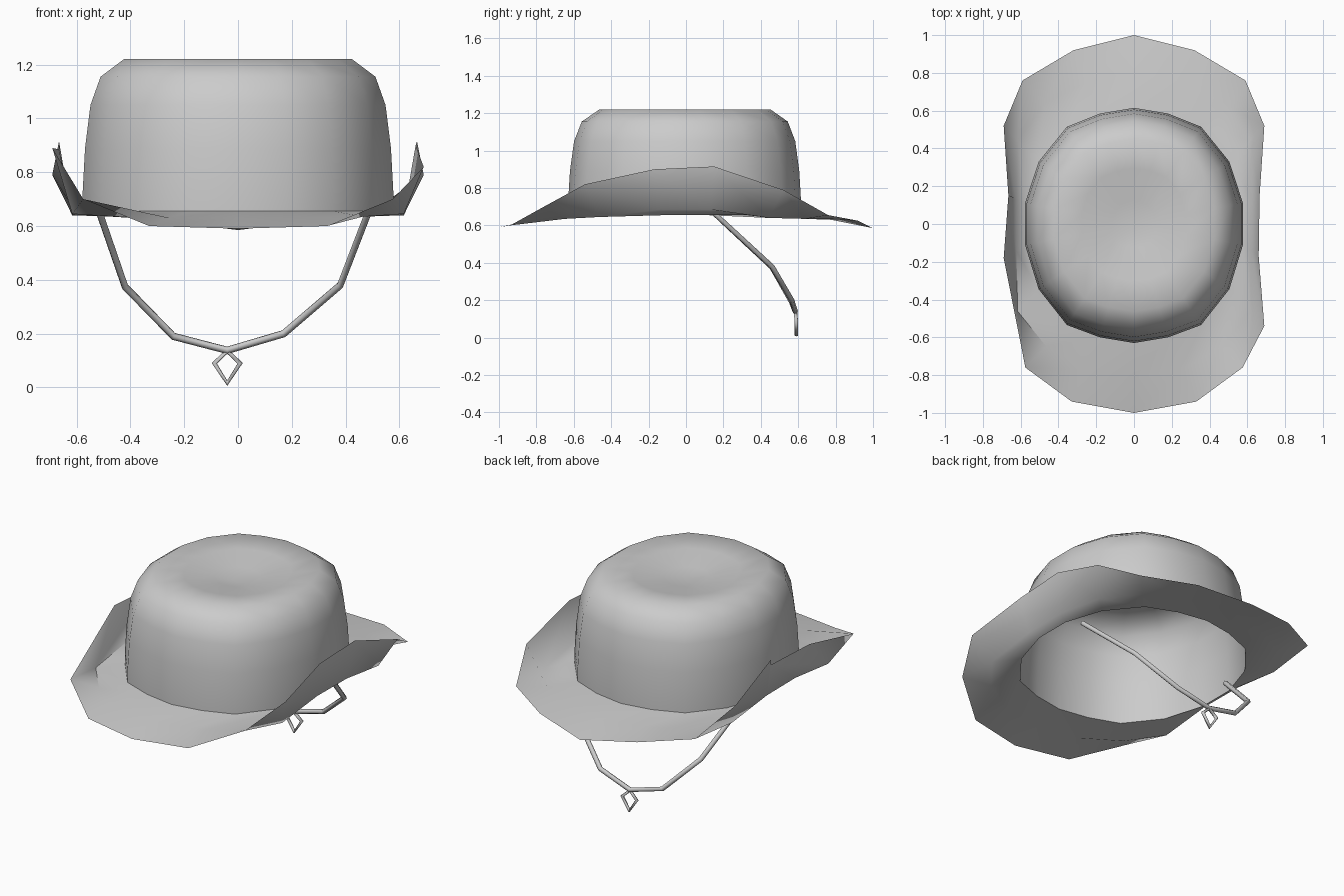
import bpy, bmesh, math

if "Cube" in bpy.data.objects:
    bpy.data.objects.remove(bpy.data.objects["Cube"])

# Right-hand half outlines, back to front (columns shared by crown and brim)
CROWN = [(0, .615), (.18, .585), (.355, .515), (.505, .33), (.577, .11),
         (.577, -.11), (.505, -.345), (.355, -.535), (.18, -.60), (0, -.63)]
EDGE = [(0, 1, .585), (.32, .92, .625), (.59, .76, .655), (.69, .52, .79), (.665, .15, .915),
        (.66, -.17, .90), (.69, -.54, .82), (.575, -.76, .70), (.33, -.94, .60), (0, -1, .59)]
# Height of the brim's middle ring, and how far out it lies between crown and edge
MID = [(.635, .5), (.635, .5), (.635, .5), (.64, .6), (.685, .55),
       (.685, .55), (.645, .6), (.635, .5), (.63, .5), (.63, .5)]


def full_ring(half):
    """Mirror a half outline across x = 0 into a closed ring."""
    return half + [(-p[0],) + tuple(p[1:]) for p in half[-2:0:-1]]


def finish(name, bm, angle):
    bmesh.ops.recalc_face_normals(bm, faces=bm.faces)
    mesh = bpy.data.meshes.new(name)
    bm.to_mesh(mesh)
    bm.free()
    ob = bpy.data.objects.new(name, mesh)
    bpy.context.collection.objects.link(ob)
    bpy.ops.object.select_all(action='DESELECT')
    ob.select_set(True)
    bpy.context.view_layer.objects.active = ob
    bpy.ops.object.shade_smooth_by_angle(angle=math.radians(angle))
    return ob


def loft(name, rings, tip=None, angle=60):
    """Skin a stack of closed rings, optionally closing the last to a point."""
    bm = bmesh.new()
    rows = [[bm.verts.new(p) for p in ring] for ring in rings]
    n = len(rows[0])
    for a, b in zip(rows, rows[1:]):
        for i in range(n):
            j = (i + 1) % n
            bm.faces.new((a[i], a[j], b[j], b[i]))
    if tip:
        t = bm.verts.new(tip)
        for i in range(n):
            bm.faces.new((rows[-1][i], rows[-1][(i + 1) % n], t))
    return finish(name, bm, angle)


def tube(name, points, radius, closed=False):
    """Thin four-sided cord along a path."""
    cu = bpy.data.curves.new(name, 'CURVE')
    cu.dimensions = '3D'
    cu.bevel_depth = radius
    cu.bevel_resolution = 1
    cu.use_fill_caps = True
    sp = cu.splines.new('POLY')
    sp.points.add(len(points) - 1)
    for p, co in zip(sp.points, points):
        p.co = (*co, 1)
    sp.use_cyclic_u = closed
    ob = bpy.data.objects.new(name, cu)
    bpy.context.collection.objects.link(ob)
    return ob


# Crown: scaled copies of the base ring, with a shallow dent on top
crown_ring = full_ring(CROWN)
profile = [(1.0, .655), (1.0, .73), (.985, .89), (.95, 1.05), (.885, 1.155),
           (.735, 1.22), (.48, 1.205), (.2, 1.175)]
loft("crown", [[(x * s, y * s, z) for x, y in crown_ring] for s, z in profile],
     tip=(0, -.03, 1.165))

# Brim: from the crown base, through a low middle ring, to the curled edge
edge_ring = full_ring(EDGE)
edge_ring[-5] = (-.665, .15, .885)
edge_ring[-6 + 1 - 1] = (-.69, -.18, .89) if edge_ring[-6][1] < 0 else edge_ring[-6]
mid_half = [(c[0] + (e[0] - c[0]) * t, c[1] + (e[1] - c[1]) * t, z)
            for c, e, (z, t) in zip(CROWN, EDGE, MID)]
base_ring = [(x, y, .655) for x, y in crown_ring]
loft("brim", [base_ring, full_ring(mid_half), edge_ring])

# Chin strap hanging towards the back, and its small diamond loop
tube("chin_strap", [(-.52, .15, .665), (-.42, .46, .375), (-.24, .565, .19), (-.04, .585, .138),
                    (.17, .565, .20), (.38, .46, .38), (.49, .15, .665)], .014)
tube("strap_loop", [(-.04, .585, .135), (.008, .59, .09), (-.04, .59, .016), (-.088, .59, .09)],
     .01, closed=True)
